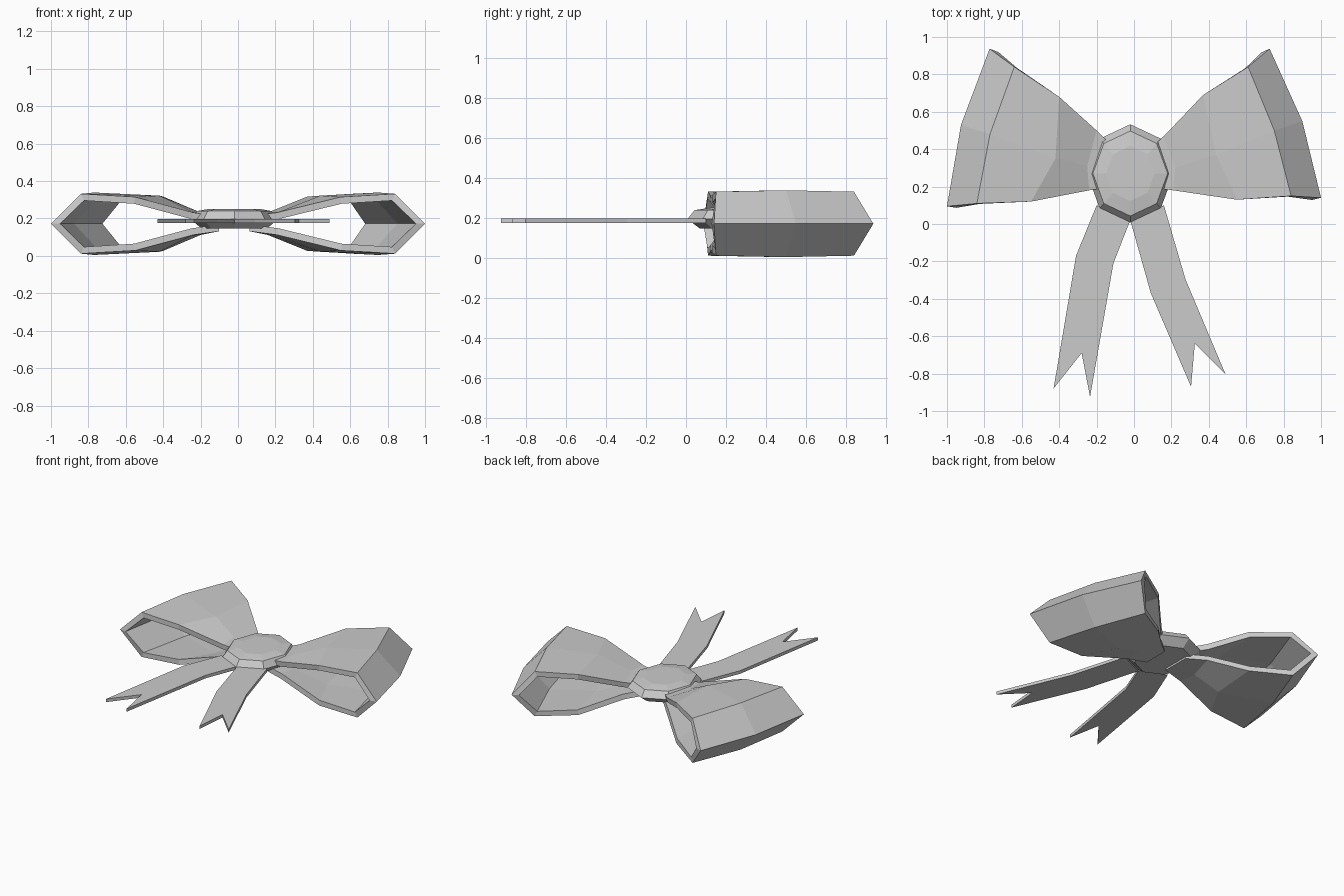
import bpy, bmesh, math
from mathutils import Vector

cube = bpy.data.objects.get("Cube")
if cube:
    bpy.data.objects.remove(cube, do_unlink=True)

grey = bpy.data.materials.new("light grey ribbon")
grey.use_nodes = True
COLOUR = (0.6, 0.6, 0.6, 1)
grey.diffuse_color = COLOUR
grey.node_tree.nodes["Principled BSDF"].inputs["Base Color"].default_value = COLOUR

MID = 0.172                      # height of the bow's centre plane
KNOT = Vector((-0.02, 0.27))     # knot centre


def build(name, verts, faces):
    mesh = bpy.data.meshes.new(name)
    mesh.from_pydata(verts, [], faces)
    mesh.materials.append(grey)
    obj = bpy.data.objects.new(name, mesh)
    bpy.context.collection.objects.link(obj)
    return obj


def thicken(obj, amount, offset):
    mod = obj.modifiers.new("thickness", "SOLIDIFY")
    mod.thickness = amount
    mod.offset = offset
    mod.use_even_offset = True


# Ribbon loops: front, middle and back edge, each from the knot to the tip
def ribbon_loop(name, edges, flip):
    heights = [(0.04, 0.06, 0.143, 0.16, 0),
               (0.04, 0.065, 0.15, 0.167, 0),
               (0.04, 0.06, 0.145, 0.16, 0)]
    verts = []
    for edge, half in zip(edges, heights):
        top = [(x, y, MID + h) for (x, y), h in zip(edge, half)]
        bottom = [(x, y, MID - h) for (x, y), h in zip(edge, half)]
        verts += top + bottom[-2::-1]
    n = len(verts) // 3
    faces = []
    for j in range(2):
        for i in range(n - 1):
            a = j * n + i
            quad = (a, a + 1, a + 1 + n, a + n)
            faces.append(quad[::-1] if flip else quad)
    thicken(build(name, verts, faces), 0.036, -1)


ribbon_loop("left_loop", [
    [(0.06, 0.2), (0.21, 0.18), (0.55, 0.13), (0.84, 0.15), (1.0, 0.14)],
    [(0.06, 0.28), (0.22, 0.3), (0.44, 0.37), (0.75, 0.5), (0.9, 0.55)],
    [(0.06, 0.38), (0.16, 0.47), (0.37, 0.69), (0.61, 0.84), (0.725, 0.937)]], False)
ribbon_loop("right_loop", [
    [(-0.1, 0.2), (-0.24, 0.18), (-0.55, 0.12), (-0.84, 0.11), (-1.0, 0.095)],
    [(-0.1, 0.28), (-0.25, 0.31), (-0.42, 0.35), (-0.77, 0.48), (-0.925, 0.53)],
    [(-0.1, 0.4), (-0.2, 0.5), (-0.4, 0.68), (-0.64, 0.84), (-0.772, 0.937)]], True)

# Knot: stacked eight-sided rings, faceted like a cut stone
SIDES = 8
rings = [(0.2, 0.147), (0.263, 0.195), (0.227, 0.24), (0.147, 0.252)]
verts = []
for radius, z in rings:
    for k in range(SIDES):
        a = math.tau * k / SIDES
        verts.append((KNOT.x + 0.88 * radius * math.cos(a),
                      KNOT.y + radius * math.sin(a), z))
faces = [tuple(reversed(range(SIDES))),
         tuple(range(len(verts) - SIDES, len(verts)))]
for r in range(len(rings) - 1):
    for k in range(SIDES):
        a, b = r * SIDES + k, r * SIDES + (k + 1) % SIDES
        faces.append((a, b, b + SIDES, a + SIDES))
build("knot", verts, faces)


# Tails: thin notched plates
def tail(name, outline):
    verts = [(x, y, 0.187) for x, y in outline]
    # two four-sided upper parts, then one piece either side of the notch
    faces = [(0, 1, 6, 7), (1, 2, 3), (1, 3, 5, 6), (3, 4, 5)]
    faces = [(0, 1, 6, 7), (1, 2, 3), (1, 3, 6), (3, 4, 6)] if len(verts) == 8 else \
            [(0, 1, 5, 6), (1, 2, 3), (1, 3, 5), (3, 4, 5)]
    obj = build(name, verts, faces)
    bm = bmesh.new()
    bm.from_mesh(obj.data)
    bmesh.ops.recalc_face_normals(bm, faces=bm.faces)
    bmesh.ops.dissolve_limit(bm, angle_limit=0.01, verts=bm.verts, edges=bm.edges)
    bm.to_mesh(obj.data)
    bm.free()
    thicken(obj, 0.022, 0)


tail("right_tail", [(-0.2, 0.1), (-0.31, -0.17), (-0.43, -0.88), (-0.28, -0.69),
                    (-0.235, -0.925), (-0.11, -0.21), (-0.02, 0.02)])
tail("left_tail", [(0.16, 0.1), (0.275, -0.295), (0.49, -0.805), (0.325, -0.64),
                   (0.305, -0.87), (0.09, -0.37), (-0.02, 0.02)])
